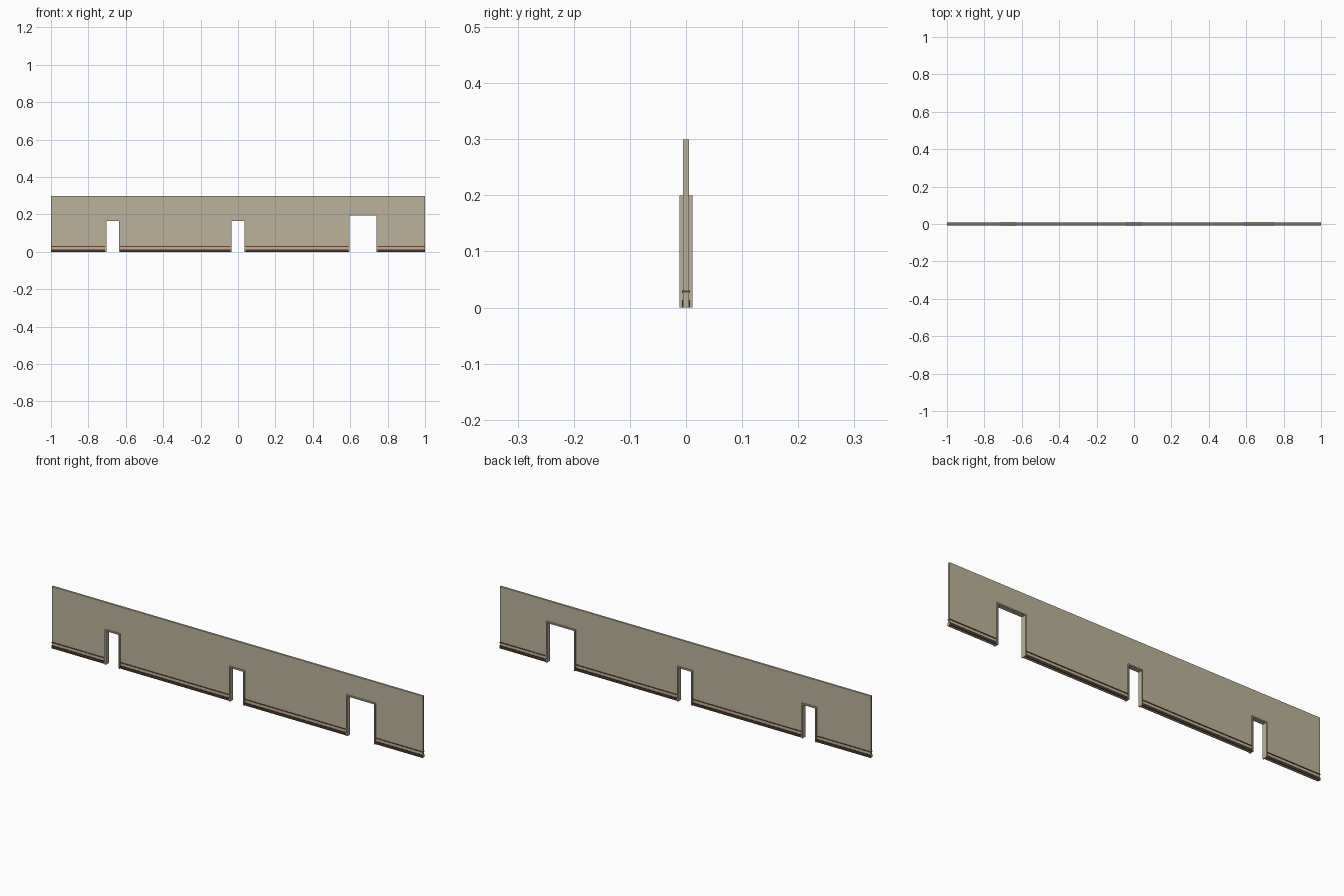
import bpy, bmesh

if "Cube" in bpy.data.objects:
    bpy.data.objects.remove(bpy.data.objects["Cube"])

def material(name, rgb):
    m = bpy.data.materials.new(name)
    m.diffuse_color = (*rgb, 1)
    m.use_nodes = True
    m.node_tree.nodes["Principled BSDF"].inputs["Base Color"].default_value = m.diffuse_color
    return m

PLASTER = material("tan plaster", (0.50, 0.45, 0.325))
DARK = material("dark brown", (0.07, 0.035, 0.022))
RED = material("red brown", (0.15, 0.05, 0.02))

def extrude_profile(name, pts, half, mat):
    """Extrude an x-z outline through y from -half to half."""
    bm = bmesh.new()
    f = bm.faces.new([bm.verts.new((x, -half, z)) for x, z in pts])
    r = bmesh.ops.extrude_face_region(bm, geom=[f])
    verts = [v for v in r["geom"] if isinstance(v, bmesh.types.BMVert)]
    bmesh.ops.translate(bm, verts=verts, vec=(0, 2 * half, 0))
    bmesh.ops.recalc_face_normals(bm, faces=bm.faces)
    me = bpy.data.meshes.new(name)
    bm.to_mesh(me)
    bm.free()
    me.materials.append(mat)
    ob = bpy.data.objects.new(name, me)
    bpy.context.collection.objects.link(ob)
    return ob

def box(name, x0, x1, y0, y1, z0, z1, mat):
    ob = extrude_profile(name, [(x0, z0), (x1, z0), (x1, z1), (x0, z1)], (y1 - y0) / 2, mat)
    ob.location.y = (y0 + y1) / 2
    return ob

# outer edges and top of each door frame
DOORS = [(-0.71, -0.63, 0.17), (-0.04, 0.04, 0.17), (0.59, 0.747, 0.2)]
T = 0.006   # frame thickness
END = 0.9995

# wall outline with door notches
outline = [(-END, 0)]
for a, b, h in DOORS:
    outline += [(a, 0), (a, h), (b, h), (b, 0)]
outline += [(END, 0), (END, 0.3), (-END, 0.3)]
extrude_profile("wall", outline, 0.005, PLASTER)

# door frames
for i, (a, b, h) in enumerate(DOORS):
    pts = [(a, 0), (a, h), (b, h), (b, 0), (b - T, 0), (b - T, h - T), (a + T, h - T), (a + T, 0)]
    extrude_profile(f"door_frame_{i + 1}", pts, 0.0118, PLASTER)

# skirting and rail on each stretch between the doors
edges = [-1] + [e for a, b, _ in DOORS for e in (a, b)] + [1]
for i in range(0, len(edges), 2):
    x0, x1 = edges[i], edges[i + 1]
    n = i // 2 + 1
    box(f"rail_{n}", x0, x1, -0.0075, 0.0075, 0.0265, 0.0305, RED)
    for side, s in (("front", -1), ("back", 1)):
        ya, yb = sorted((s * 0.0045, s * 0.0072))
        box(f"skirting_{side}_{n}", x0, x1, ya, yb, 0, 0.0135, DARK)
